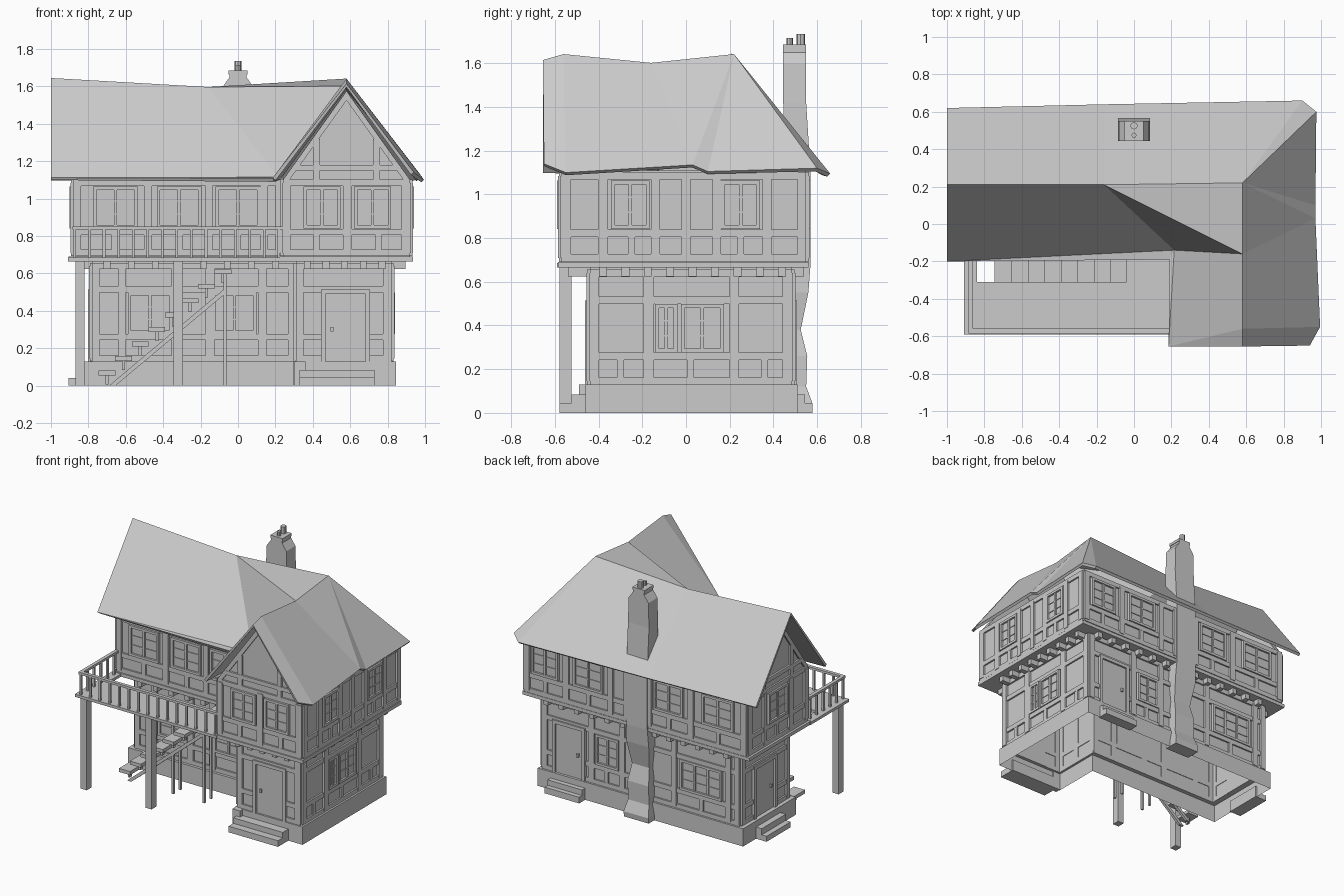
import bpy, bmesh, math, random

if "Cube" in bpy.data.objects:
    bpy.data.objects.remove(bpy.data.objects["Cube"])
random.seed(4)

def finish(name, bm):
    bmesh.ops.recalc_face_normals(bm, faces=bm.faces[:])
    me = bpy.data.meshes.new(name)
    bm.to_mesh(me)
    bm.free()
    ob = bpy.data.objects.new(name, me)
    bpy.context.collection.objects.link(ob)
    return ob

def add_prism(bm, pts, axis, a, b):
    def place(p, t):
        return {'x': (t, p[0], p[1]), 'y': (p[0], t, p[1]), 'z': (p[0], p[1], t)}[axis]
    lo = [bm.verts.new(place(p, a)) for p in pts]
    hi = [bm.verts.new(place(p, b)) for p in pts]
    bm.faces.new(lo)
    bm.faces.new(hi)
    n = len(pts)
    for i in range(n):
        bm.faces.new((lo[i], lo[(i + 1) % n], hi[(i + 1) % n], hi[i]))

def prism(name, pts, axis, a, b):
    bm = bmesh.new()
    add_prism(bm, pts, axis, a, b)
    return finish(name, bm)

def add_box(bm, x0, x1, y0, y1, z0, z1):
    add_prism(bm, [(x0, y0), (x1, y0), (x1, y1), (x0, y1)], 'z', z0, z1)

def boxes(name, items):
    bm = bmesh.new()
    for b in items:
        add_box(bm, *b)
    return finish(name, bm)

# L-shaped outline: x left, x right, wing x, front y, inner y, back y
def outline(xl, xr, xw, yf, ym, yb):
    return [(xl, ym), (xw, ym), (xw, yf), (xr, yf), (xr, yb), (xl, yb)]

# Open-bottomed shell lofted through stacked outlines
def shell(name, levels):
    bm = bmesh.new()
    rings = [[bm.verts.new((x, y, z)) for x, y in pts] for pts, z in levels]
    for a, b in zip(rings, rings[1:]):
        for i in range(6):
            bm.faces.new((a[i], a[(i + 1) % 6], b[(i + 1) % 6], b[i]))
    return finish(name, bm)

base = outline(-.82, .845, .295, -.46, -.10, .51)
low = outline(-.78, .82, .31, -.44, -.07, .485)
shell("stone_base", [(base, 0), (base, .13), (low, .131)])
shell("lower_walls", [(low, .131), (low, .68)])
prism("jetty_sill", outline(-.905, .935, .225, -.585, -.155, .56), 'z', .665, .69)
prism("upper_walls", outline(-.88, .92, .24, -.57, -.14, .55), 'z', .68, 1.11)
prism("wing_gable", [(.24, 1.1), (.92, 1.1), (.58, 1.58)], 'y', -.57, -.53)
prism("left_gable", [(-.14, 1.1), (.55, 1.1), (.205, 1.575)], 'x', -.88, -.84)

# Facade helper: a wall is (axis, position, outward sign)
def on_wall(w, u0, u1, z0, z1, out):
    axis, c, s = w
    a, b = sorted((c - s * .004, c + s * out))
    return (a, b, u0, u1, z0, z1) if axis == 'x' else (u0, u1, a, b, z0, z1)

timber, frames, panes, joists = bmesh.new(), bmesh.new(), bmesh.new(), bmesh.new()

def facade(w, u0, u1, rows, posts, windows=(), wz=(.85, 1.055), studs=(), door=None):
    def put(bm, *a):
        add_box(bm, *on_wall(w, *a))
    gaps = [] if door is None else [(door - .13, door + .13)]
    for z in rows:
        cuts = [u0] + [v for g in gaps if z < .5 for v in g] + [u1]
        for a, b in zip(cuts[::2], cuts[1::2]):
            if b - a > .02:
                put(timber, a, b, z - .017, z + .017, .012)
    for p in [u0 + .02, u1 - .02] + list(posts):
        t = .022 + random.uniform(-.003, .003)
        put(timber, p - t, p + t, rows[0], rows[-1], .016)
    for p in studs:
        put(timber, p - .016, p + .016, rows[0], rows[1], .011)
    for c, wd in windows:
        a, b = c - wd / 2, c + wd / 2
        put(panes, a, b, wz[0], wz[1], .006)
        for q in (a, b):
            put(frames, q - .009, q + .009, wz[0] - .009, wz[1] + .009, .02)
        for z in wz:
            put(frames, a, b, z - .009, z + .009, .02)
        n = 3 if wd > .25 else 2
        for i in range(1, n):
            q = a + wd * i / n
            put(frames, q - .008, q + .008, wz[0], wz[1], .016)
        for i in (1, 2):
            z = wz[0] + (wz[1] - wz[0]) * i / 3
            put(frames, a, b, z - .003, z + .003, .011)
    if door is not None:
        put(panes, door - .11, door + .11, .13, .49, .008)
        for q in (door - .12, door + .12):
            put(frames, q - .012, q + .012, .13, .51, .022)
        put(frames, door - .132, door + .132, .49, .515, .022)
        put(frames, door - .08, door - .065, .29, .315, .022)

U = [.71, .822, 1.085]
L = [.145, .26, .515, .64]
LW = (.285, .49)
# Upper storey facades
facade(('y', -.14, -1), -.88, .24, U, (-.48, -.155, .14), ((-.655, .22), (-.315, .22), (0, .22)), studs=(-.66, -.31, 0))
facade(('y', -.57, -1), .24, .92, U, (.585,), ((.45, .18), (.72, .18)), studs=(.42, .75))
facade(('x', .92, 1), -.57, .55, U, (-.38, -.14, 0, .14, .37), ((-.255, .16), (.25, .16)), studs=(-.25, .25))
facade(('y', .55, 1), -.88, .92, U, (-.43, -.09, .09, .22, .58), ((-.65, .24), (-.25, .22), (.4, .22), (.75, .2)), studs=(-.65, -.25, .4, .75))
facade(('x', -.88, -1), -.14, .55, U, (.06, .36), ((.21, .2),), studs=(.21,))
facade(('x', .24, -1), -.57, -.14, U, (-.35,))
# Lower storey facades
facade(('y', -.07, -1), -.78, .31, L, (-.62, -.33, -.15, .13), ((-.47, .22), (-.02, .22)), LW)
facade(('y', -.44, -1), .31, .82, L, (), door=.575)
facade(('x', .82, 1), -.44, .485, L, (-.17, .22), ((-.09, .085), (.075, .18)), LW, studs=(-.3, .02, .36))
facade(('y', .485, 1), -.78, .82, L, (-.69, -.25, .17, .42), ((-.47, .32), (.29, .17)), LW, studs=(-.47, .3), door=.6)
facade(('x', -.78, -1), -.07, .485, L, (), door=.22)
facade(('x', .31, -1), -.44, -.07, L, (-.26,))

# Gable timbers
for w, mid in ((('y', -.57, -1), .58), (('x', -.88, -1), .205)):
    add_box(timber, *on_wall(w, mid - .27, mid + .27, 1.15, 1.18, .014))
    for q in (-.16, .16):
        add_box(timber, *on_wall(w, mid + q - .018, mid + q + .018, 1.1, 1.32, .012))
    for s in (-1, 1):
        pts = [(mid + s * .34, 1.1), (mid, 1.575), (mid, 1.525), (mid + s * .305, 1.1)]
        add_prism(timber, pts, w[0], w[1] - .012, w[1] + .01)

# Jetty joist ends under every overhang
def joist_row(w, u0, u1, n, out):
    for i in range(n):
        u = u0 + (u1 - u0) * i / (n - 1)
        add_box(joists, *on_wall(w, u - .018, u + .018, .625, .668, out))
joist_row(('x', .82, 1), -.38, .44, 9, .075)
joist_row(('y', .485, 1), -.7, -.12, 6, .055)
joist_row(('y', .485, 1), .14, .76, 6, .055)
joist_row(('x', -.78, -1), 0, .42, 5, .075)
joist_row(('y', -.07, -1), -.7, .2, 8, .075)
joist_row(('y', -.44, -1), .37, .77, 5, .10)
for nm, bm in (("timber_frame", timber), ("window_door_frames", frames), ("window_door_panels", panes), ("jetty_joists", joists)):
    finish(nm, bm)

# Sagging roof: cross gable with a filled valley and a hipped rear corner
V = dict(R0=(-1, .21, 1.645), R1=(-.16, .21, 1.597), R2=(.58, .22, 1.642), R3=(.58, -.16, 1.602), R4=(.58, -.56, 1.642),
         R5=(.58, -.655, 1.615), F0=(-1, -.2, 1.112), D=(.215, -.14, 1.115), D2=(.19, -.19, 1.11), W=(.185, -.655, 1.11),
         E1=(.94, -.65, 1.14), E2=(.995, -.55, 1.10), E3=(.97, .03, 1.135), E6=(.97, .1, 1.105), E4=(.975, .6, 1.12),
         E5=(.9, .66, 1.095), B0=(-1, .62, 1.11), B1=(-.15, .64, 1.10))
bm = bmesh.new()
vs = {k: bm.verts.new(p) for k, p in V.items()}
for f in ("F0 D2 D", "F0 D R1 R0", "D R3 R1", "R1 R3 R2", "D D2 W", "D W R4 R3", "W R5 R4", "R5 E1 E2 R4", "R4 E2 E3 R3",
          "R3 E3 R2", "E3 E6 R2", "E6 E4 R2", "E4 E5 R2", "E5 B1 R1 R2", "B1 B0 R0 R1"):
    bm.faces.new([vs[k] for k in f.split()])
roof = finish("roof", bm)
if sum(p.normal.z for p in roof.data.polygons) < 0:
    roof.data.flip_normals()
m = roof.modifiers.new("thickness", 'SOLIDIFY')
m.thickness, m.offset = .02, -1

# Chimney: stacked uneven rings (z, half width, inner y, outer y)
bm = bmesh.new()
prev = None
for z, h, y0, y1 in ((0, .10, .47, .575), (.04, .10, .47, .58), (.12, .085, .46, .55), (.26, .085, .46, .555), (.38, .07, .46, .525),
                     (.55, .09, .46, .56), (.68, .085, .45, .57), (1.1, .085, .45, .57), (1.42, .085, .445, .55),
                     (1.6, .08, .445, .55), (1.65, .045, .445, .55), (1.665, .045, .445, .55)):
    ring = [bm.verts.new(p) for p in ((-h, y0, z), (h, y0, z), (h, y1, z), (-h, y1, z))]
    if prev:
        for i in range(4):
            bm.faces.new((prev[i], prev[(i + 1) % 4], ring[(i + 1) % 4], ring[i]))
    else:
        bm.faces.new(ring)
    prev = ring
bm.faces.new(prev)
add_box(bm, -.05, .05, .445, .55, 1.665, 1.685)
for y, r, top in ((.525, .02, 1.735), (.475, .014, 1.715)):
    add_prism(bm, [(r * math.cos(k * math.pi / 4), y + r * math.sin(k * math.pi / 4)) for k in range(8)], 'z', 1.68, top)
finish("chimney", bm)

# Balcony deck around the stair opening, posts and railing
boxes("balcony_deck", [(-.91, .24, -.59, -.31, .665, .685), (-.91, -.84, -.31, -.14, .665, .685), (-.04, .24, -.31, -.14, .665, .685)])
boxes("balcony_posts", [(-.87, -.82, -.58, -.525, 0, .67), (-.345, -.295, -.58, -.525, 0, .67)])
rail = [(-.885, .24, -.585, -.56, .835, .852), (-.885, -.86, -.56, -.14, .835, .852)]
for i in range(15):
    x = -.872 + i * 1.09 / 14
    rail.append((x - .007, x + .007, -.58, -.565, .685, .84))
for i in range(1, 6):
    y = -.572 + i * .42 / 5.5
    rail.append((-.88, -.865, y - .007, y + .007, .685, .84))
boxes("balcony_railing", rail)

# Outside stair with stringers and thin props
treads = []
for i in range(8):
    x, z = -.70 + i * .0886, .067 + i * .0775
    treads.append((x - .045, x + .045, -.315, -.19, z - .013, z + .013))
    treads.append((x - .008, x + .008, -.265, -.24, z - .06, z))
boxes("stair_treads", treads)
for i, y in enumerate((-.30, -.225)):
    prism(f"stair_stringer_{i + 1}", [(-.69, 0), (-.655, 0), (-.07, .49), (-.07, .52)], 'y', y, y + .02)
boxes("stair_props", [(x - .008, x + .008, y, y + .016, 0, h) for x, h in ((-.07, .6), (-.32, .3)) for y in (-.30, -.22)])

# Entrance steps
boxes("front_steps", [(.33, .73, -.58, -.45, 0, .045), (.33, .73, -.525, -.45, .045, .085), (.30, .36, -.49, -.45, 0, .13)])
boxes("back_steps", [(.46, .74, .5, .58, 0, .045), (.46, .74, .5, .545, .045, .085)])
boxes("left_steps", [(-.905, -.81, .08, .36, 0, .04), (-.865, -.81, .08, .36, .04, .085)])
